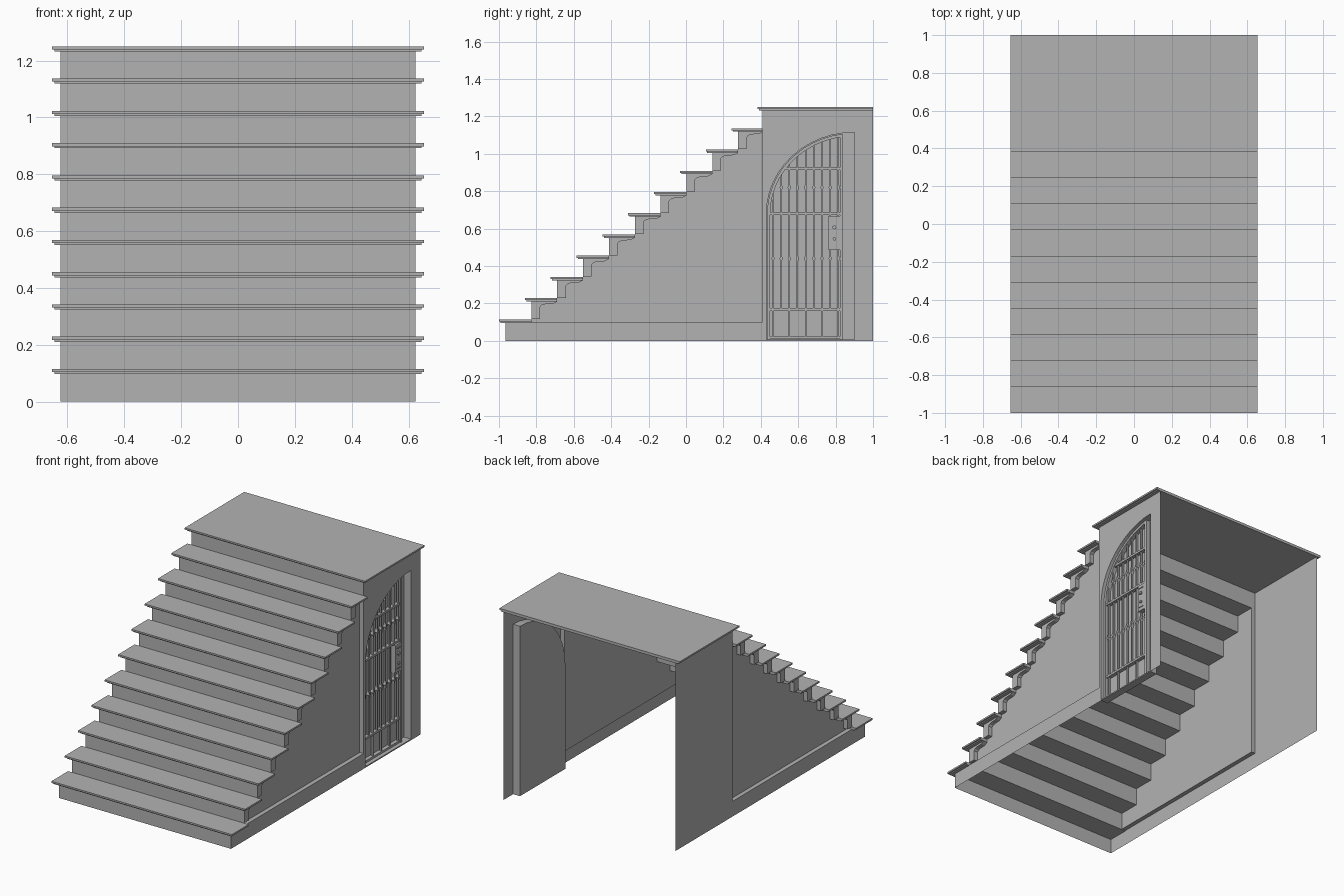
import bpy, math
from mathutils import Vector

cube = bpy.data.objects.get("Cube")
if cube:
    bpy.data.objects.remove(cube, do_unlink=True)

stone = bpy.data.materials.new("grey stone")
stone.use_nodes = True
grey = (0.45, 0.45, 0.45, 1)
stone.diffuse_color = grey
stone.node_tree.nodes["Principled BSDF"].inputs["Base Color"].default_value = grey

STEPS = 11
RUN, RISE = 0.1382, 0.1135
WALL, PANEL, TREAD = 0.625, 0.597, 0.655
PIER, BASE = 0.41, 0.10
DOOR_BACK = 0.575


def mesh(name, verts, faces):
    data = bpy.data.meshes.new(name)
    data.from_pydata(verts, [], faces)
    data.materials.append(stone)
    obj = bpy.data.objects.new(name, data)
    bpy.context.collection.objects.link(obj)
    return obj


def sheet(name, outline, x):
    """Flat outline in (y, z) at one x; wound to face outward."""
    pts = [(x, y, z) for y, z in outline]
    return mesh(name, pts if x > 0 else pts[::-1], [list(range(len(pts)))])


def strip(name, path, x0, x1):
    """Open (y, z) path swept across from x0 to x1."""
    n = len(path)
    verts = [(x, y, z) for x in (x0, x1) for y, z in path]
    return mesh(name, verts, [(i, i + 1, n + i + 1, n + i) for i in range(n - 1)])


def prism(name, outline, x0, x1):
    """Closed (y, z) outline made solid between x0 and x1."""
    n = len(outline)
    verts = [(x, y, z) for x in (x0, x1) for y, z in outline]
    faces = [(i, (i + 1) % n, n + (i + 1) % n, n + i) for i in range(n)]
    faces += [list(range(n))[::-1], list(range(n, 2 * n))]
    return mesh(name, verts, faces)


def box(name, x, y, z):
    return prism(name, [(y[0], z[0]), (y[1], z[0]), (y[1], z[1]), (y[0], z[1])], *x)


def nose(i):
    return -1 + RUN * i


def riser(i):
    return PIER if i == STEPS - 1 else nose(i) + 0.035


def top(i):
    return 1.25 - RISE * (STEPS - 1 - i)


# treads with a small moulding below, and risers
for i in range(STEPS):
    back = 1 if i == STEPS - 1 else riser(i + 1)
    z = top(i)
    box("tread", (-TREAD, TREAD), (nose(i), back), (z - 0.011, z))
    box("tread_moulding", (-TREAD + 0.01, TREAD - 0.01), (nose(i) + 0.008, back),
        (z - 0.018, z - 0.011))
    foot = top(i - 1) if i else 0
    strip("riser", [(riser(i), z - 0.018), (riser(i), foot)], -WALL, WALL)

# door opening outline: half of an arch
SPRING, CROWN, LEFT, RIGHT = 0.68, 1.115, 0.43, 0.90


def arc(inset, end=RIGHT, n=12):
    ry, rz = RIGHT - LEFT - inset, CROWN - SPRING - inset
    last = math.acos((RIGHT - end) / ry)
    return [(RIGHT - ry * math.cos(last * k / n), SPRING + rz * math.sin(last * k / n))
            for k in range(n + 1)]


def arch_height(y, inset):
    ry, rz = RIGHT - LEFT - inset, CROWN - SPRING - inset
    return SPRING + rz * math.sqrt(max(0, 1 - ((RIGHT - y) / ry) ** 2))


opening = [(LEFT, 0)] + arc(0) + [(RIGHT, 0)]
roof = top(STEPS - 1) - 0.018

# side walls: pier, base, recessed stepped panel and step brackets
for side, s in (("left", 1), ("right", -1)):
    w, p = s * WALL, s * PANEL
    cut = opening if s > 0 else []
    sheet(side + "_pier", [(PIER, 0)] + cut + [(1, 0), (1, roof), (PIER, roof)], w)
    sheet(side + "_base", [(riser(0), 0), (PIER, 0), (PIER, BASE), (riser(0), BASE)], w)
    strip(side + "_panel_ledge", [(riser(1), BASE), (PIER, BASE)], w, p)
    strip(side + "_panel_return", [(PIER, BASE), (PIER, roof)], w, p)
    steps = []
    for i in range(1, STEPS - 1):
        z = top(i) - 0.015
        steps += [(riser(i), top(i - 1) - 0.015), (riser(i), z)]
    steps.append((PIER, top(STEPS - 2) - 0.015))
    sheet(side + "_panel", [(PIER, BASE), (riser(1), BASE)][::-1] + steps[::-1], p)
    for i in range(1, STEPS - 1):
        y, z0, z1 = riser(i), top(i - 1), top(i) - 0.018
        curve = [(y + 0.046, z1 - 0.03), (y + 0.055, z1 - 0.02), (y + 0.075, z1 - 0.014),
                 (y + 0.115, z1 - 0.012), (riser(i + 1), z1)]
        prism(side + "_step_bracket",
              [(y, z0 + 0.002), (y + 0.046, z0 + 0.002)] + curve + [(y, z1)], p, w)

# door recess
strip("door_reveal", opening, WALL, DOOR_BACK)
sheet("door_backing", opening[::-1], DOOR_BACK)
box("threshold", (DOOR_BACK, WALL), (LEFT, RIGHT), (0, 0.008))

# door frame following the arch
END = 0.838
frame = [(LEFT + 0.004, 0.008)] + arc(0.004, END) + arc(0.02, END)[::-1] + [(LEFT + 0.02, 0.008)]
prism("door_frame", frame, DOOR_BACK, 0.605)
box("door_stile", (DOOR_BACK, 0.605), (0.823, END), (0.008, arch_height(END, 0.01)))
for z in (0.016, 0.168, 0.68, 0.92):
    y0 = next(y for y in [LEFT + 0.02 + 0.005 * k for k in range(60)]
              if z <= SPRING or arch_height(y, 0.012) >= z)
    box("door_rail", (DOOR_BACK, 0.6), (y0, END), (z - 0.007, z + 0.007))

# upright bars, every other one with swollen knuckles
for k in range(9):
    y = 0.465 + 0.0437 * k
    low = 0.016 if k % 2 == 0 else 0.168
    high = arch_height(y, 0.012)
    box("door_bar", (0.583, 0.595), (y - 0.004, y + 0.004), (low, high))
    for z in (0.44, 0.82):
        if z < high - 0.04:
            prism("bar_knuckle", [(y, z - 0.022), (y + 0.009, z), (y, z + 0.022), (y - 0.009, z)],
                  0.58, 0.599)

# lock plate with knob, keyhole and slots
box("lock_plate", (DOOR_BACK, 0.608), (0.763, 0.823), (0.487, 0.668))
for z, r in ((0.607, 0.011), (0.545, 0.009)):
    ring = [(0.793 + r * math.cos(a * math.pi / 4), z + r * math.sin(a * math.pi / 4))
            for a in range(8)]
    prism("lock_knob", ring, 0.608, 0.618)
for z in (0.645, 0.512):
    box("lock_bar", (0.608, 0.613), (0.775, 0.811), (z - 0.003, z + 0.003))
